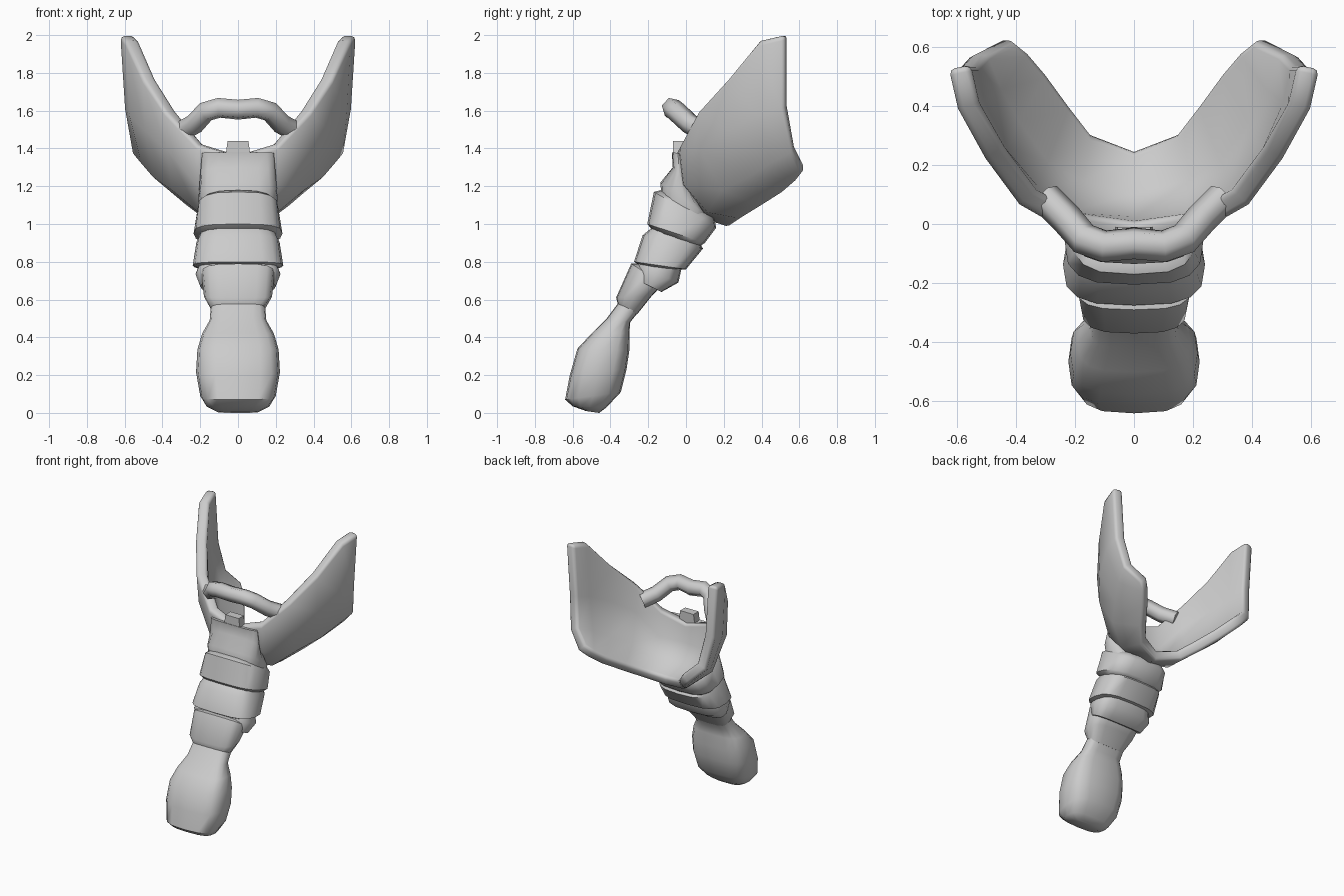
import bpy, bmesh, math
from mathutils import Vector

if "Cube" in bpy.data.objects:
    bpy.data.objects.remove(bpy.data.objects["Cube"])


def make_object(name, bm, angle=50):
    bmesh.ops.recalc_face_normals(bm, faces=bm.faces)
    me = bpy.data.meshes.new(name)
    bm.to_mesh(me)
    bm.free()
    ob = bpy.data.objects.new(name, me)
    bpy.context.collection.objects.link(ob)
    bpy.ops.object.select_all(action='DESELECT')
    bpy.context.view_layer.objects.active = ob
    ob.select_set(True)
    bpy.ops.object.shade_smooth_by_angle(angle=math.radians(angle))
    return ob


def power(v, p):
    return math.copysign(abs(v) ** p, v)


def loft(name, sections, n=16, p=0.65):
    """Rounded rings; each section is front y, z, back y, z, half width."""
    bm = bmesh.new()
    rings = []
    for fy, fz, by, bz, w in sections:
        f, b = Vector((0, fy, fz)), Vector((0, by, bz))
        mid, half = (f + b) / 2, (f - b) / 2
        ring = []
        for i in range(n):
            a = 2 * math.pi * i / n
            co = mid + half * power(math.sin(a), p)
            co.x = w * power(math.cos(a), p)
            ring.append(bm.verts.new(co))
        rings.append(ring)
    for r, s in zip(rings, rings[1:]):
        for i in range(n):
            j = (i + 1) % n
            bm.faces.new((r[i], r[j], s[j], s[i]))
    bm.faces.new(rings[0])
    bm.faces.new(rings[-1])
    return make_object(name, bm)


# Curved winged shell: half stations from the centre out, each top to bottom
half = [
    [(0, -.03, 1.36), (0, -.01, 1.22), (0, .08, 1.07), (0, .24, 1.02)],
    [(.2, .0, 1.42), (.2, .02, 1.22), (.19, .13, 1.09), (.16, .30, 1.06)],
    [(.36, .09, 1.60), (.35, .10, 1.4), (.32, .2, 1.2), (.24, .40, 1.12)],
    [(.47, .24, 1.77), (.46, .24, 1.5), (.42, .34, 1.27), (.32, .51, 1.19)],
    [(.56, .40, 1.97), (.54, .40, 1.58), (.48, .45, 1.34), (.38, .58, 1.25)],
    [(.59, .53, 2.0), (.565, .53, 1.62), (.53, .57, 1.40), (.43, .62, 1.30)],
]
stations = [[(-x, y, z) for x, y, z in s] for s in reversed(half[1:])] + half
bm = bmesh.new()
grid = [[bm.verts.new(c) for c in s] for s in stations]
for a, b in zip(grid, grid[1:]):
    for i in range(3):
        bm.faces.new((a[i], b[i], b[i + 1], a[i + 1]))
shell = make_object("winged_shell", bm)
solid = shell.modifiers.new("thickness", 'SOLIDIFY')
solid.thickness = .075
solid.offset = 0
bev = shell.modifiers.new("soft_rim", 'BEVEL')
bev.width = .02
bev.segments = 2
bev.limit_method = 'ANGLE'
bev.angle_limit = math.radians(50)

# Arched loop above the shell
side = [(.3, .09, 1.49), (.23, .02, 1.53), (.17, -.05, 1.595), (.1, -.075, 1.615)]
path = [(-x, y, z) for x, y, z in side] + [(0, -.065, 1.605)] + side[::-1]
cu = bpy.data.curves.new("arched_loop", 'CURVE')
cu.dimensions = '3D'
cu.bevel_depth = .055
cu.bevel_resolution = 1
cu.use_fill_caps = True
sp = cu.splines.new('POLY')
sp.points.add(len(path) - 1)
for pt, co in zip(sp.points, path):
    pt.co = (*co, 1)
loop = bpy.data.objects.new("arched_loop", cu)
bpy.context.collection.objects.link(loop)

# Small sight tab inside the loop
bm = bmesh.new()
bmesh.ops.create_cube(bm, size=1)
for v in bm.verts:
    taper = .055 if v.co.z > 0 else .07
    v.co = (math.copysign(taper, v.co.x), v.co.y * .06 - .04, 1.385 + v.co.z * .11)
make_object("sight_tab", bm, 30)

# Collar and overlapping neck segments
loft("collar", [(-.075, 1.38, -.01, 1.37, .19), (-.07, 1.3, 0, 1.22, .2),
                (-.135, 1.22, .12, 1.04, .21), (-.13, 1.12, .12, 1.0, .2)])
loft("upper_segment", [(-.13, 1.18, .15, 1.03, .18), (-.17, 1.17, .16, .98, .215),
                       (-.205, 1.0, .10, .9, .235), (-.17, .96, .07, .88, .2)])
loft("middle_segment", [(-.17, .99, .06, .92, .195), (-.23, .94, .09, .87, .22),
                        (-.275, .8, .0, .76, .24), (-.23, .77, -.03, .76, .2)])
loft("lower_segment", [(-.24, .82, -.02, .78, .2), (-.265, .78, -.04, .69, .225),
                       (-.25, .7, -.13, .64, .2)])
loft("tail_segment", [(-.25, .79, -.12, .72, .17), (-.29, .79, -.12, .68, .195),
                      (-.37, .61, -.18, .62, .18), (-.36, .57, -.26, .52, .14)])

# Paddle-shaped grip
loft("paddle_grip", [(-.33, .62, -.2, .6, .14), (-.42, .5, -.295, .48, .15),
                     (-.5, .42, -.3, .42, .19), (-.575, .34, -.3, .33, .215),
                     (-.615, .2, -.315, .23, .222), (-.64, .07, -.345, .11, .2),
                     (-.6, .035, -.42, .03, .165), (-.53, .01, -.46, .0, .11)])
